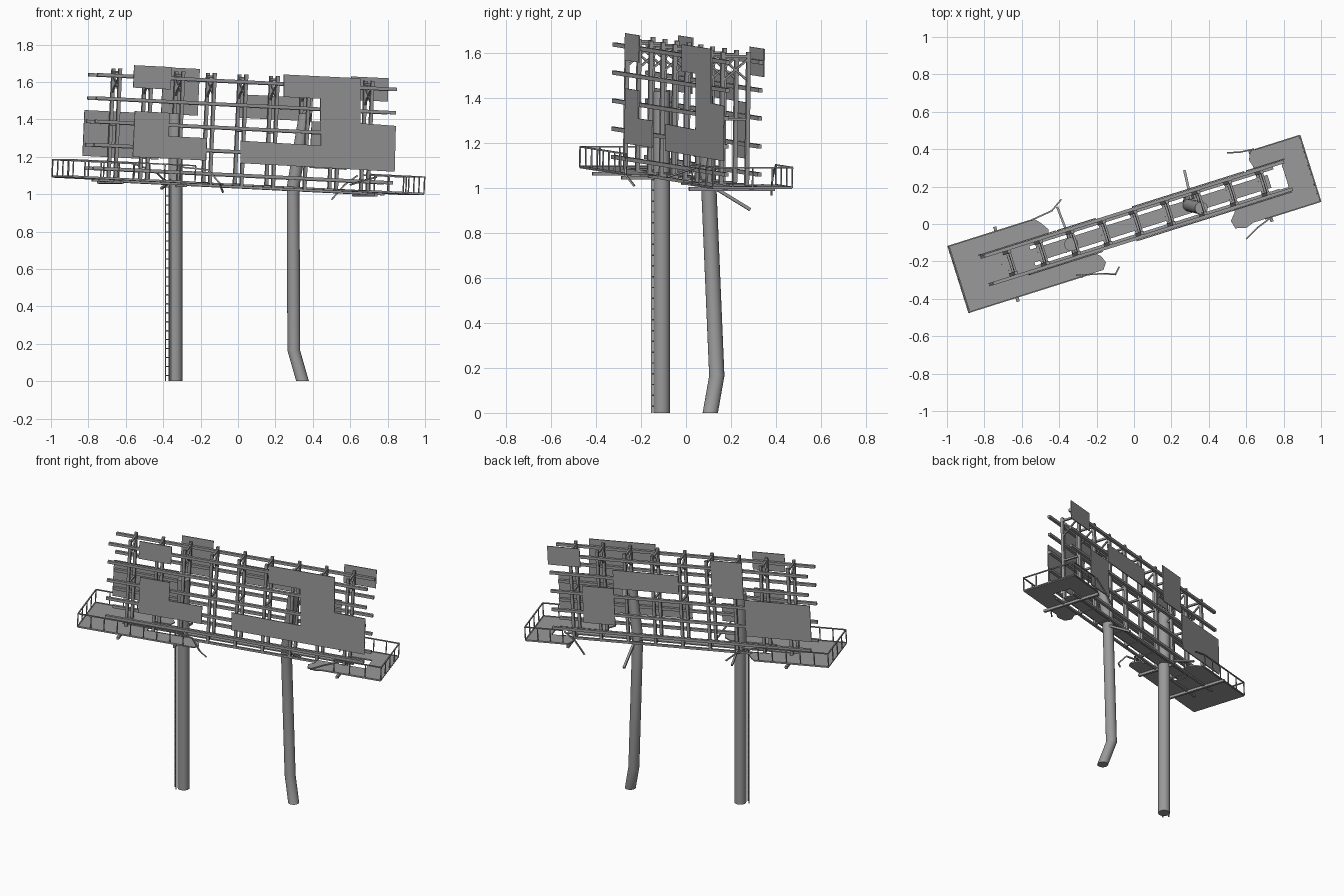
import bpy, bmesh
from math import radians
from mathutils import Matrix, Vector

cube = bpy.data.objects.get("Cube")
if cube:
    bpy.data.objects.remove(cube)

grey = bpy.data.materials.new("weathered grey")
grey.use_nodes = True
COLOUR = (0.32, 0.32, 0.32, 1)
grey.diffuse_color = COLOUR
grey.node_tree.nodes["Principled BSDF"].inputs["Base Color"].default_value = COLOUR

# The sign head is turned, sagging slightly towards its left end
HEAD = (Matrix.Translation((0, 0, 1.05)) @ Matrix.Rotation(radians(17.5), 4, 'Z')
        @ Matrix.Rotation(radians(2.7), 4, 'Y'))
WORLD = Matrix.Identity(4)


def finish(name, bm, matrix=HEAD, smooth=False):
    bmesh.ops.recalc_face_normals(bm, faces=bm.faces)
    mesh = bpy.data.meshes.new(name)
    bm.to_mesh(mesh)
    bm.free()
    obj = bpy.data.objects.new(name, mesh)
    obj.matrix_world = matrix
    mesh.materials.append(grey)
    bpy.context.scene.collection.objects.link(obj)
    if smooth:
        bpy.ops.object.select_all(action='DESELECT')
        obj.select_set(True)
        bpy.context.view_layer.objects.active = obj
        bpy.ops.object.shade_smooth_by_angle(angle=radians(35))
    return obj


def bar(bm, a, b, width, depth=None):
    """Square bar from a to b."""
    a, b = Vector(a), Vector(b)
    d = b - a
    turn = d.to_track_quat('Z', 'Y').to_matrix().to_4x4()
    size = Matrix.Diagonal((width, depth or width, d.length, 1))
    bmesh.ops.create_cube(bm, size=1, matrix=Matrix.Translation((a + b) / 2) @ turn @ size)


def plate(bm, points, lift, thickness, upright):
    """Extruded outline, lying flat or standing along the sign."""
    def place(p, t):
        return (p[0], lift + t, p[1]) if upright else (p[0], p[1], lift + t)
    face = bm.faces.new([bm.verts.new(place(p, -thickness / 2)) for p in points])
    out = bmesh.ops.extrude_face_region(bm, geom=[face])
    verts = [g for g in out["geom"] if isinstance(g, bmesh.types.BMVert)]
    shift = (0, thickness, 0) if upright else (0, 0, thickness)
    bmesh.ops.translate(bm, verts=verts, vec=shift)


def box(u0, u1, w0, w1):
    return [(u0, w0), (u1, w0), (u1, w1), (u0, w1)]


def tube(name, path, radius):
    """Closed round pole mitred along a path."""
    bm = bmesh.new()
    rings = []
    for p in path:
        ring = bmesh.ops.create_circle(bm, segments=20, radius=radius,
                                       matrix=Matrix.Translation(p))["verts"]
        rings.append(ring)
    for lo, hi in zip(rings, rings[1:]):
        for i in range(len(lo)):
            j = (i + 1) % len(lo)
            bm.faces.new((lo[i], lo[j], hi[j], hi[i]))
    bm.faces.new(rings[0])
    bm.faces.new(rings[-1])
    finish(name, bm, WORLD, True)


# Supporting poles, one straight and one buckled
tube("straight_pole", [(-0.335, -0.108, 0), (-0.335, -0.108, 1.43)], 0.037)
tube("bent_pole", [(0.345, 0.108, 0), (0.298, 0.137, 0.165),
                   (0.295, 0.10, 1.04), (0.36, 0.085, 1.43)], 0.034)

# Ladder on the straight pole
bm = bmesh.new()
foot_a, foot_b = Vector((-0.388, -0.126, 0)), Vector((-0.362, -0.152, 0))
for foot in (foot_a, foot_b):
    bar(bm, foot, foot + Vector((0, 0, 1.08)), 0.006)
for i in range(22):
    h = Vector((0, 0, 0.03 + i * 0.048))
    bar(bm, foot_a + h, foot_b + h, 0.006)
finish("ladder", bm, WORLD)

# Upright posts in pairs, with ties and braces
bm = bmesh.new()
for i in range(-4, 5):
    u = i * 0.177
    for v in (-0.06, 0.06):
        bar(bm, (u, v, -0.012), (u, v, 0.59), 0.018)
    for w in (0, 0.29, 0.57):
        bar(bm, (u, -0.06, w), (u, 0.06, w), 0.012)
    bar(bm, (u, -0.06, 0.46), (u, 0.06, 0.56), 0.009)
    bar(bm, (u, 0.06, 0.46), (u, -0.06, 0.56), 0.009)
finish("frame_posts", bm)

# Long horizontal beams on both faces
bm = bmesh.new()
for v in (-0.077, 0.077):
    for i in range(5):
        w = 0.05 + i * 0.125
        bar(bm, (-0.84, v, w), (0.84, v, w), 0.018)
    bar(bm, (-0.8, v * 0.8, -0.012), (0.8, v * 0.8, -0.012), 0.014)
finish("frame_beams", bm)

# Narrow inner walkway
bm = bmesh.new()
plate(bm, box(-0.74, 0.76, -0.036, 0.036), 0.0, 0.008, False)
finish("inner_walkway", bm)

# Broken platforms wrapping each end
bm = bmesh.new()
plate(bm, [(-0.985, -0.185), (-0.23, -0.185), (-0.205, -0.15), (-0.22, -0.11),
           (-0.27, -0.07), (-0.57, -0.07), (-0.57, 0.07), (-0.46, 0.07),
           (-0.445, 0.11), (-0.47, 0.15), (-0.5, 0.185), (-0.985, 0.185)],
      -0.004, 0.008, False)
finish("right_platform", bm)
bm = bmesh.new()
plate(bm, [(0.985, -0.185), (0.985, 0.185), (0.71, 0.185), (0.69, 0.14), (0.71, 0.07),
           (0.85, 0.07), (0.85, -0.06), (0.53, -0.06), (0.535, -0.1),
           (0.5, -0.14), (0.51, -0.185), (0.57, -0.2), (0.61, -0.185)],
      -0.004, 0.008, False)
finish("left_platform", bm)

# Cross beams under the platforms
bm = bmesh.new()
for u, v0, v1 in ((-0.715, -0.21, 0.21), (0.71, -0.21, 0.19), (-0.354, -0.19, 0.06)):
    bar(bm, (u, v0, -0.02), (u, v1, -0.02), 0.016)
finish("platform_supports", bm)


# Guard rails around the platforms
def railing(name, path, height=0.088):
    bm = bmesh.new()
    up = Vector((0, 0, height))
    for a, b in zip(path, path[1:]):
        a, b = Vector((*a, 0)), Vector((*b, 0))
        for lift in (Vector(), up):
            bar(bm, a + lift, b + lift, 0.007)
        steps = max(2, round((b - a).length / 0.09))
        for i in range(steps + 1):
            p = a.lerp(b, i / steps)
            bar(bm, p, p + up, 0.006)
    finish(name, bm)


railing("right_railing", [(-0.3, -0.185), (-0.985, -0.185), (-0.985, 0.185), (-0.53, 0.185)])
railing("left_railing", [(0.68, -0.185), (0.985, -0.185), (0.985, 0.185), (0.74, 0.185)])

# Torn rail ends and loose struts
bm = bmesh.new()
torn = [
    [(-0.31, -0.275, 1.145), (-0.16, -0.265, 1.13), (-0.10, -0.27, 1.06), (-0.08, -0.23, 1.01)],
    [(-0.55, 0.02, 1.16), (-0.44, 0.07, 1.12), (-0.39, 0.13, 1.07)],
    [(0.64, 0.4, 1.10), (0.57, 0.385, 1.05), (0.5, 0.38, 0.97)],
    [(0.74, 0.04, 1.09), (0.66, -0.02, 1.07), (0.6, -0.08, 1.05)],
]
for path in torn:
    for a, b in zip(path, path[1:]):
        bar(bm, a, b, 0.008)
bar(bm, (0.305, 0.13, 1.0), (0.27, 0.285, 0.905), 0.014)
bar(bm, (-0.36, -0.04, 1.07), (-0.41, 0.09, 1.03), 0.012)
finish("torn_rails", bm, WORLD)

# Remaining front sheets
FRONT, BACK, SHEET = -0.09, 0.09, 0.006
bm = bmesh.new()
plate(bm, [(-0.02, 0.115), (0.845, 0.11), (0.84, 0.355), (0.64, 0.36), (0.63, 0.6),
           (0.2, 0.6), (0.205, 0.48), (0.41, 0.48), (0.425, 0.23), (-0.025, 0.235)],
      FRONT, SHEET, True)
plate(bm, [(-0.625, 0.12), (-0.215, 0.12), (-0.215, 0.24), (-0.43, 0.24),
           (-0.43, 0.365), (-0.625, 0.365)], FRONT, SHEET, True)
plate(bm, box(-0.64, -0.43, 0.49, 0.61), FRONT, SHEET, True)
finish("front_sheets", bm)

# Remaining back sheets
bm = bmesh.new()
for sheet in (box(-0.85, -0.425, 0.115, 0.36), box(-0.42, -0.215, 0.36, 0.61),
              box(0, 0.425, 0.36, 0.485), box(0.425, 0.63, 0.11, 0.36),
              box(0.635, 0.845, 0.485, 0.61)):
    plate(bm, sheet, BACK, SHEET, True)
finish("back_sheets", bm)
